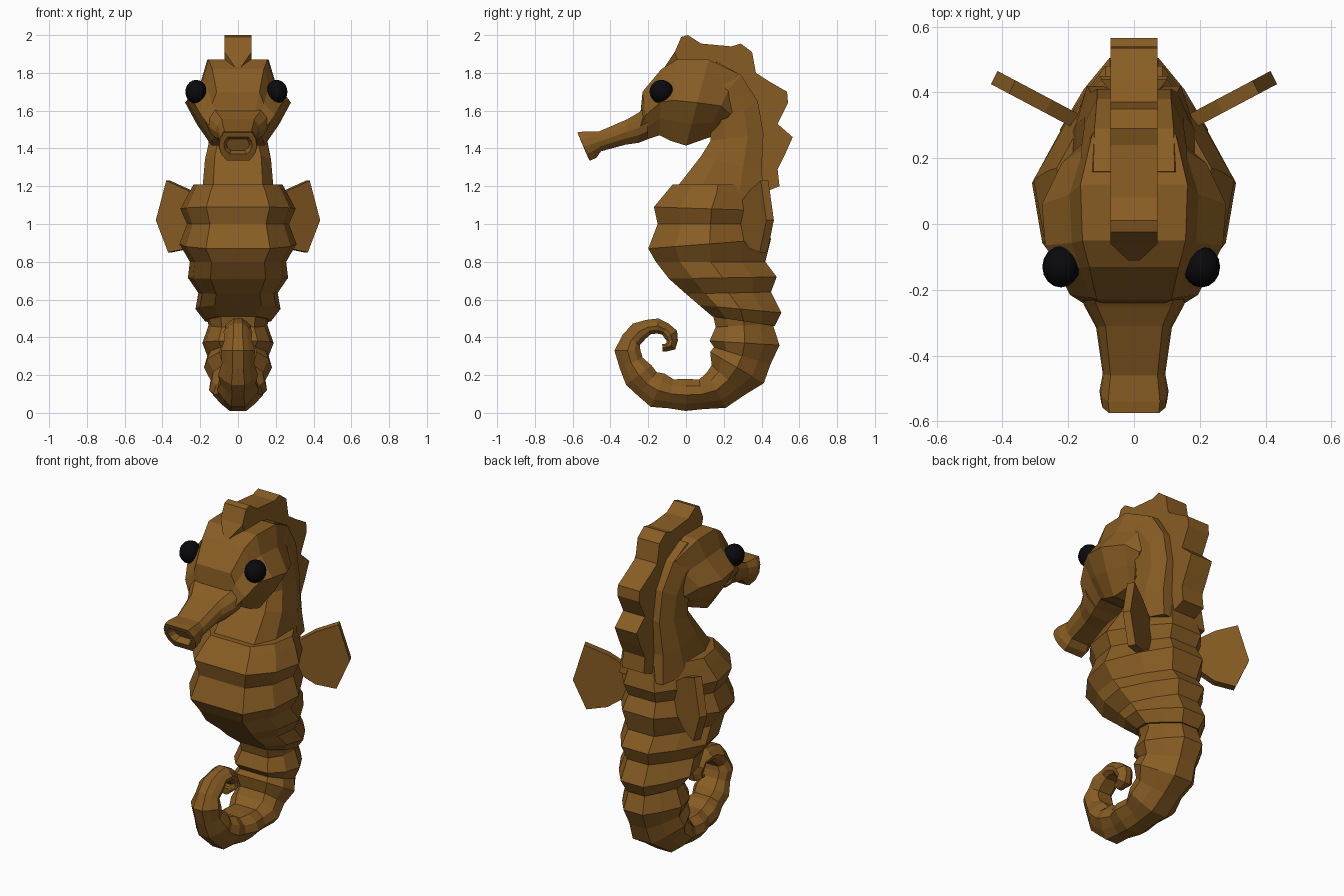
import bpy, bmesh
from mathutils import Vector

if "Cube" in bpy.data.objects:
    bpy.data.objects.remove(bpy.data.objects["Cube"])


def material(name, rgb):
    m = bpy.data.materials.new(name)
    m.diffuse_color = (*rgb, 1)
    m.use_nodes = True
    m.node_tree.nodes["Principled BSDF"].inputs["Base Color"].default_value = m.diffuse_color
    return m


BROWN = material("warm brown", (0.245, 0.108, 0.017))
BLACK = material("eye black", (0.003, 0.003, 0.004))


def finish(name, bm, mat):
    bmesh.ops.recalc_face_normals(bm, faces=bm.faces)
    mesh = bpy.data.meshes.new(name)
    bm.to_mesh(mesh)
    bm.free()
    mesh.materials.append(mat)
    ob = bpy.data.objects.new(name, mesh)
    bpy.context.collection.objects.link(ob)
    return ob


def loft(name, stations, section):
    """Station: inner y, z, outer y, z, half width. Section: (inner-to-outer t, width factor)."""
    bm = bmesh.new()
    loop = [(t, f) for t, f in section] + [(t, -f) for t, f in reversed(section)]
    rings = []
    for y0, z0, y1, z1, w in stations:
        rings.append([bm.verts.new((w * f, y0 + (y1 - y0) * t, z0 + (z1 - z0) * t)) for t, f in loop])
    n = len(loop)
    for a, b in zip(rings, rings[1:]):
        for i in range(n):
            j = (i + 1) % n
            bm.faces.new((a[i], a[j], b[j], b[i]))
    bm.faces.new(rings[0])
    bm.faces.new(rings[-1])
    return finish(name, bm, BROWN)


def spline(points):
    """Control points with one smooth midpoint added between neighbours."""
    pts = [Vector(p) for p in points]
    out = []
    for i in range(len(pts) - 1):
        before, after = pts[max(i - 1, 0)], pts[min(i + 2, len(pts) - 1)]
        out += [pts[i], (pts[i] + pts[i + 1]) * .5625 - (before + after) * .0625]
    return out + [pts[-1]]


BODY = [(0, .55), (.22, .9), (.5, 1), (.78, .68), (1, .33)]
NECK = [(0, .7), (.25, 1), (.7, 1), (1, .75)]
HEAD = [(0, .5), (.25, .78), (.5, 1), (.75, .7), (1, .58)]
SNOUT = [(0, .6), (.25, .9), (.5, 1), (.75, .95), (1, .75)]

# Neck arching up into the back of the head
loft("neck", [
    (-.06, 1.18, .42, 1.12, .19), (.08, 1.36, .40, 1.28, .175),
    (.13, 1.44, .41, 1.48, .15), (.13, 1.50, .38, 1.65, .15),
    (.10, 1.55, .29, 1.79, .16), (.05, 1.55, .16, 1.86, .165)], NECK)

# Ringed trunk with a stepped shoulder collar
loft("trunk", [
    (-.07, 1.21, .41, 1.21, .235), (-.095, 1.18, .42, 1.15, .26),
    (-.17, 1.09, .44, 1.07, .305), (-.15, 1.00, .41, 1.00, .27),
    (-.20, .87, .45, .92, .31), (-.16, .80, .42, .80, .255),
    (-.09, .71, .48, .72, .265), (0, .63, .45, .64, .21),
    (.07, .57, .505, .53, .225), (.14, .51, .47, .46, .175)], BODY)

# Curled tail: centre y, z, half depth, half width; every other ring swells
path = spline([
    (.30, .54, .15, .16), (.31, .37, .175, .178), (.27, .24, .155, .17),
    (.16, .12, .10, .145), (0, .095, .08, .125), (-.15, .12, .09, .105),
    (-.25, .20, .08, .10), (-.31, .33, .065, .085), (-.25, .43, .05, .072),
    (-.15, .46, .038, .066), (-.08, .415, .036, .055), (-.08, .355, .028, .048),
    (-.125, .345, .018, .036)])
tail = []
for i, (y, z, h, w) in enumerate(path):
    a, b = path[max(i - 1, 0)], path[min(i + 1, len(path) - 1)]
    along = Vector((b[0] - a[0], b[1] - a[1])).normalized()
    swell = .92 if i % 2 else 1.06
    inward = Vector((along.y, -along.x)) * h * swell
    tail.append((y + inward.x, z + inward.y, y - inward.x, z - inward.y, w * swell))
loft("tail", tail, BODY)

# Head
loft("head", [
    (.13, 1.46, .34, 1.70, .16), (.10, 1.45, .27, 1.80, .22),
    (0, 1.415, .12, 1.87, .28), (-.08, 1.44, -.05, 1.87, .27),
    (-.14, 1.47, -.13, 1.82, .235), (-.20, 1.45, -.23, 1.70, .195),
    (-.24, 1.44, -.24, 1.60, .155)], HEAD)

# Snout with a recessed mouth
loft("snout", [
    (-.20, 1.45, -.21, 1.62, .17), (-.25, 1.43, -.25, 1.59, .15),
    (-.32, 1.42, -.31, 1.555, .115), (-.45, 1.385, -.46, 1.49, .095),
    (-.475, 1.35, -.54, 1.49, .105), (-.51, 1.335, -.575, 1.485, .10),
    (-.527, 1.37, -.565, 1.46, .075), (-.49, 1.39, -.52, 1.45, .06)], SNOUT)

# Scalloped crest over the head and down the neck, rooted toward the head centre
RIDGE = [(-.12, 1.82), (-.06, 1.91), (-.025, 1.99), (.01, 2.0), (.08, 1.955), (.24, 1.94),
         (.29, 1.955), (.35, 1.91), (.37, 1.80), (.44, 1.755), (.535, 1.70), (.54, 1.64),
         (.485, 1.53), (.565, 1.46), (.525, 1.37), (.485, 1.29), (.495, 1.20), (.42, 1.17)]
crest = []
for i, p in enumerate(RIDGE):
    p = Vector(p)
    root = p + (Vector((.08, 1.5)) - p).normalized() * (.03 if i == 0 else .21)
    crest.append((*root, *p, .008 if i == 0 else .071))
loft("crest", crest, [(0, 1), (1, 1)])

# Swept-back side fins
FIN = [(.15, 1.10), (.26, 1.18), (.37, 1.23), (.425, 1.02), (.36, .85), (.26, .87), (.15, .95)]
for side, label in ((1, "right_fin"), (-1, "left_fin")):
    bm = bmesh.new()
    layers = []
    for off in (-.02, .02):
        layers.append([bm.verts.new((side * (x - off * .5), .31 + (x - .17) * .53 + off, z)) for x, z in FIN])
    bm.faces.new(layers[0])
    bm.faces.new(layers[1])
    for i in range(len(FIN)):
        j = (i + 1) % len(FIN)
        bm.faces.new((layers[0][i], layers[0][j], layers[1][j], layers[1][i]))
    finish(label, bm, BROWN)

# Round eyes
for x, label in ((.205, "right_eye"), (-.222, "left_eye")):
    bm = bmesh.new()
    bmesh.ops.create_uvsphere(bm, u_segments=16, v_segments=10, radius=.063)
    for v in bm.verts:
        v.co = Vector((v.co.x * .9 + x, v.co.y - .13, v.co.z + 1.70))
    eye = finish(label, bm, BLACK)
    for p in eye.data.polygons:
        p.use_smooth = True
